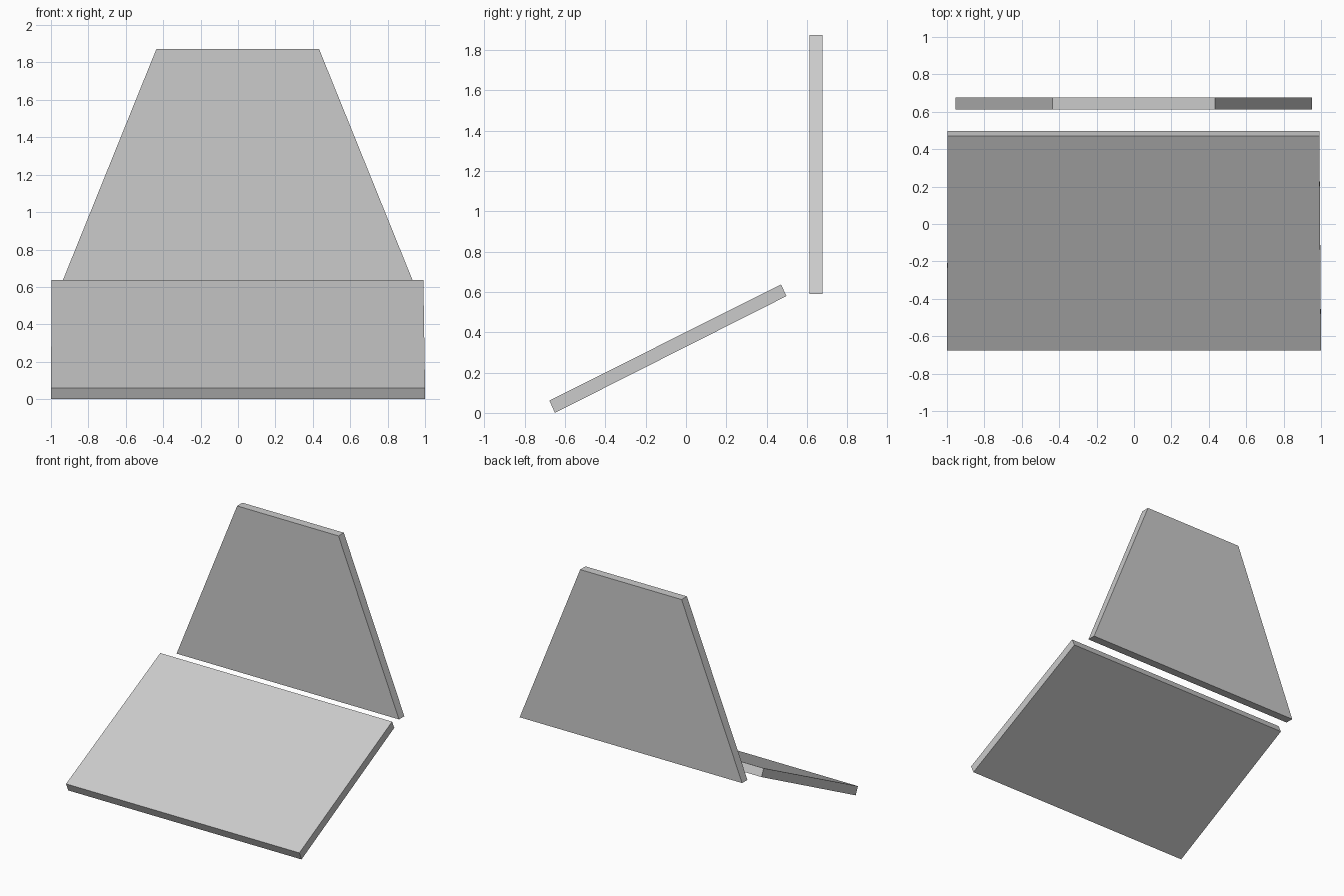
import bpy, bmesh

if "Cube" in bpy.data.objects:
    bpy.data.objects.remove(bpy.data.objects["Cube"])


def make_slab(name, front, back):
    """Closed slab between two matching four-point outlines."""
    bm = bmesh.new()
    a = [bm.verts.new(p) for p in front]
    b = [bm.verts.new(p) for p in back]
    bm.faces.new(a)
    bm.faces.new(b[::-1])
    for i in range(4):
        j = (i + 1) % 4
        bm.faces.new((a[i], b[i], b[j], a[j]))
    bmesh.ops.recalc_face_normals(bm, faces=bm.faces)
    mesh = bpy.data.meshes.new(name)
    bm.to_mesh(mesh)
    bm.free()
    obj = bpy.data.objects.new(name, mesh)
    bpy.context.collection.objects.link(obj)
    return obj


# Sloping lower panel: side profile (y, z), very slightly narrower at the rear
profile = [(-0.677, 0.061), (-0.650, 0.0), (0.498, 0.579), (0.471, 0.637)]
left_x = [-1.0, -1.0, -0.996, -0.996]
right_x = [1.0, 1.0, 0.991, 0.991]
make_slab("sloping_panel",
          [(x, y, z) for x, (y, z) in zip(left_x, profile)],
          [(x, y, z) for x, (y, z) in zip(right_x, profile)])

# Upright tapered back panel: front outline (x, z)
outline = [(-0.955, 0.59), (0.952, 0.59), (0.433, 1.873), (-0.436, 1.873)]
make_slab("back_panel",
          [(x, 0.612, z) for x, z in outline],
          [(x, 0.677, z) for x, z in outline])
